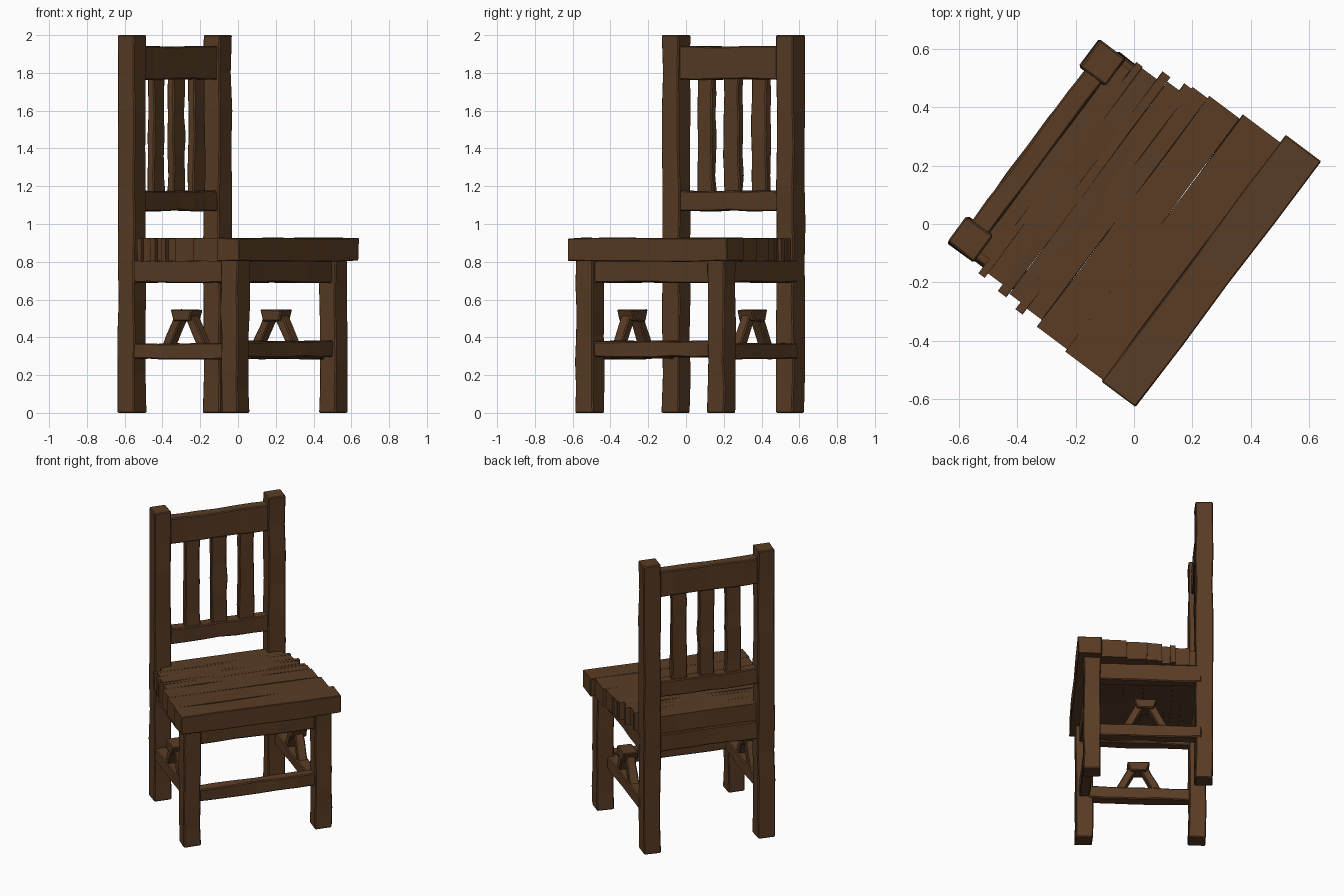
import bpy, bmesh, math, random
from mathutils import Matrix, Vector

if "Cube" in bpy.data.objects:
    bpy.data.objects.remove(bpy.data.objects["Cube"])

random.seed(4)
TURN = Matrix.Rotation(math.radians(53.2), 4, 'Z')   # the chair stands turned on the grid

wood = bpy.data.materials.new("dark brown wood")
wood.diffuse_color = (0.10, 0.045, 0.018, 1)
wood.use_nodes = True
wood.node_tree.nodes["Principled BSDF"].inputs["Base Color"].default_value = wood.diffuse_color


def beam(name, lo, hi, rough=0.004, cuts=5, tilt=0.0, foot=1.0, bevel=0.006):
    """Rough-hewn timber between two corners; tilt leans it about its centre
    in the side plane, foot narrows the lower end along its depth."""
    lo, hi = Vector(lo), Vector(hi)
    size, mid = hi - lo, (hi + lo) / 2
    axis = max(range(3), key=lambda i: size[i])
    bm = bmesh.new()
    bmesh.ops.create_cube(bm, size=1)
    for v in bm.verts:
        v.co = Vector([v.co[i] * size[i] for i in range(3)])
    if cuts:
        along = [e for e in bm.edges
                 if abs(e.verts[0].co[axis] - e.verts[1].co[axis]) > 1e-5]
        bmesh.ops.subdivide_edges(bm, edges=along, cuts=cuts, use_grid_fill=True)
    for v in bm.verts:
        if v.co.z < 0:
            v.co.y *= foot
        for i in range(3):
            if i != axis:
                v.co[i] += random.uniform(-rough, rough)
    bm.transform(TURN @ Matrix.Translation(mid) @ Matrix.Rotation(tilt, 4, 'X'))
    bmesh.ops.recalc_face_normals(bm, faces=bm.faces)
    me = bpy.data.meshes.new(name)
    bm.to_mesh(me)
    bm.free()
    me.materials.append(wood)
    ob = bpy.data.objects.new(name, me)
    bpy.context.collection.objects.link(ob)
    if bevel:
        mod = ob.modifiers.new("worn edges", 'BEVEL')
        mod.width, mod.segments = bevel, 1
        mod.limit_method, mod.angle_limit = 'ANGLE', math.radians(40)
    return ob


# Legs: tall back posts and short front legs
for side, s in (("left", -1), ("right", 1)):
    x = 0.378 * s
    beam(f"{side}_back_post", (x - .056, .364, 0), (x + .056, .474, 2.0), cuts=9)
for side, x in (("left", -.416), ("right", .454)):
    beam(f"{side}_front_leg", (x - .056, -.347, 0), (x + .056, -.237, .81))

# Seat: planks of uneven length (y start, y end, x left, x right)
planks = [(-.383, -.235, -.500, .557), (-.235, -.075, -.492, .525),
          (-.075, .055, -.482, .507), (.055, .120, -.453, .497),
          (.120, .150, -.478, .490), (.150, .200, -.448, .460),
          (.200, .235, -.464, .478), (.235, .300, -.436, .445),
          (.300, .325, -.455, .450), (.325, .430, -.395, .415)]
for n, (y0, y1, xl, xr) in enumerate(planks):
    beam(f"seat_plank_{n + 1}", (xl, y0, .803), (xr, y1, .925),
         rough=0.002 if n else 0.004, cuts=3, bevel=0.004 if n < 1 else 0)

# Rails under the seat
beam("front_apron", (-.40, -.322, .69), (.44, -.252, .81))
beam("back_apron", (-.36, .385, .69), (.36, .45, .81))
beam("front_stretcher", (-.40, -.325, .295), (.44, -.260, .38))

# Side rails, each with an A-shaped brace and cap
for side, x in (("left", -.390), ("right", .402)):
    beam(f"{side}_apron", (x - .035, -.27, .69), (x + .035, .40, .81))
    beam(f"{side}_stretcher", (x - .038, -.27, .285), (x + .038, .40, .368))
    y = .048
    for part, s in (("front", -1), ("back", 1)):
        beam(f"{side}_{part}_brace", (x - .03, y + .08 * s - .025, .325),
             (x + .03, y + .08 * s + .025, .525), cuts=2, rough=.002, tilt=.48 * s)
    beam(f"{side}_brace_cap", (x - .05, y - .072, .485), (x + .05, y + .072, .547),
         cuts=0, rough=.002, foot=.72)

# Backrest: two rails and three slats
beam("back_top_rail", (-.35, .380, 1.765), (.35, .452, 1.94))
beam("back_lower_rail", (-.35, .380, 1.07), (.35, .452, 1.175))
for n, x in enumerate((-.171, .005, .186)):
    beam(f"back_slat_{n + 1}", (x - .05, .390, 1.15), (x + .05, .435, 1.79), rough=.005)
